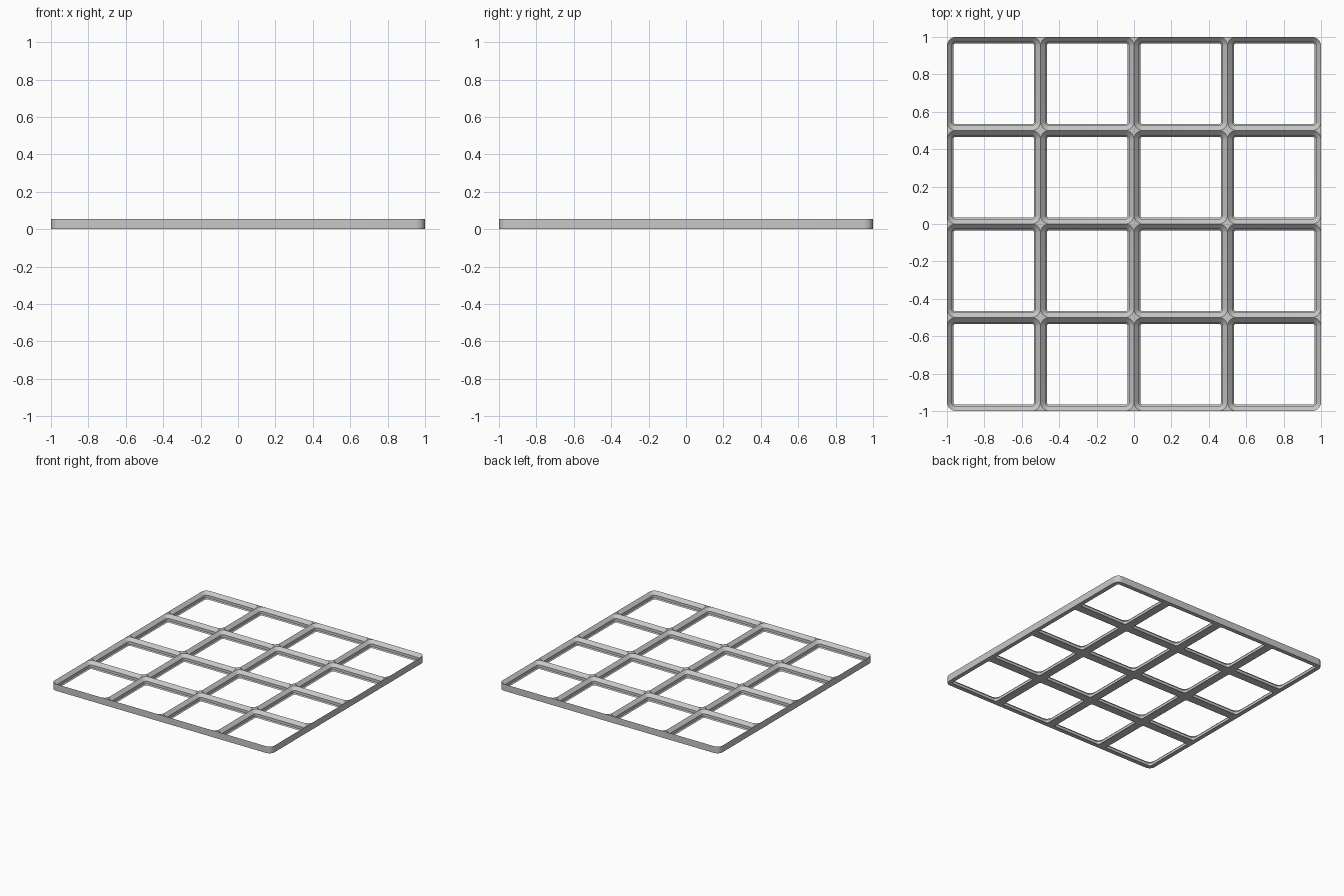
import bpy, bmesh, math

if "Cube" in bpy.data.objects:
    bpy.data.objects.remove(bpy.data.objects["Cube"])

CELLS = 4
PITCH = 2 / CELLS
U = PITCH / 42                 # one design unit
RADIUS = 4 * U                 # rounded corner of each cell
SEG = 10                       # segments per corner arc
HEIGHT = 4.65 * U
# Socket wall profile: (inset from the cell edge, height), bottom to top
PROFILE = [(2.85 * U, 0), (2.15 * U, 0.7 * U), (2.15 * U, 2.5 * U), (0, HEIGHT)]
CORNERS = [(1, 1), (-1, 1), (-1, -1), (1, -1)]   # counter-clockwise

grey = bpy.data.materials.new("grey plastic")
grey.diffuse_color = (0.58, 0.58, 0.58, 1)
grey.use_nodes = True
grey.node_tree.nodes["Principled BSDF"].inputs["Base Color"].default_value = grey.diffuse_color

bm = bmesh.new()
cache = {}


def vert(p):
    key = tuple(round(c, 5) for c in p)
    if key not in cache:
        cache[key] = bm.verts.new(p)
    return cache[key]


def face(points):
    vs = list(dict.fromkeys(vert(p) for p in points))
    if len(vs) > 2 and not bm.faces.get(vs):
        bm.faces.new(vs)


def ring(cx, cy, inset, z, rounded=(True,) * 4):
    """Rounded square loop; square corners repeat their corner point."""
    pts, half, r = [], PITCH / 2 - inset, RADIUS - inset
    for q, (sx, sy) in enumerate(CORNERS):
        for i in range(SEG + 1):
            a = (q + i / SEG) * math.pi / 2
            rr = r if rounded[q] else 0
            pts.append((cx + sx * (half - rr) + rr * math.cos(a),
                        cy + sy * (half - rr) + rr * math.sin(a), z))
    return pts


def bridge(low, high, keep=lambda i: True):
    n = len(low)
    for i in range(n):
        if keep(i):
            j = (i + 1) % n
            face([low[i], low[j], high[j], high[i]])


for ix in range(CELLS):
    for iy in range(CELLS):
        cx, cy = (ix + 0.5) * PITCH - 1, (iy + 0.5) * PITCH - 1
        # Only the four corners of the whole plate are rounded outside
        on_x = {1: ix == CELLS - 1, -1: ix == 0}
        on_y = {1: iy == CELLS - 1, -1: iy == 0}
        rounded = [on_x[sx] and on_y[sy] for sx, sy in CORNERS]
        sides = [on_y[1], on_x[-1], on_y[-1], on_x[1]]   # side after each corner
        socket = [ring(cx, cy, inset, z) for inset, z in PROFILE]
        base = ring(cx, cy, 0, 0, rounded)
        rim = ring(cx, cy, 0, HEIGHT, rounded)

        def is_side(i):
            return i % (SEG + 1) == SEG

        # Underside, then stepped socket walls
        bridge(base, socket[0])
        for low, high in zip(socket, socket[1:]):
            bridge(low, high)
        # Flat top pieces where the rounded cells meet
        bridge(socket[-1], rim, lambda i: not is_side(i))
        # Outer walls
        bridge(base, rim, lambda i: sides[i // (SEG + 1)] if is_side(i)
               else rounded[i // (SEG + 1)])

bmesh.ops.recalc_face_normals(bm, faces=bm.faces)
# Make sure the underside points down, and everything with it
under = next(f for f in bm.faces if all(v.co.z < 1e-6 for v in f.verts))
if under.normal.z > 0:
    bmesh.ops.reverse_faces(bm, faces=bm.faces)

mesh = bpy.data.meshes.new("grid_baseplate")
bm.to_mesh(mesh)
bm.free()
mesh.materials.append(grey)
plate = bpy.data.objects.new("grid_baseplate", mesh)
bpy.context.collection.objects.link(plate)
bpy.context.view_layer.objects.active = plate
plate.select_set(True)
bpy.ops.object.shade_smooth_by_angle(angle=math.radians(30))
